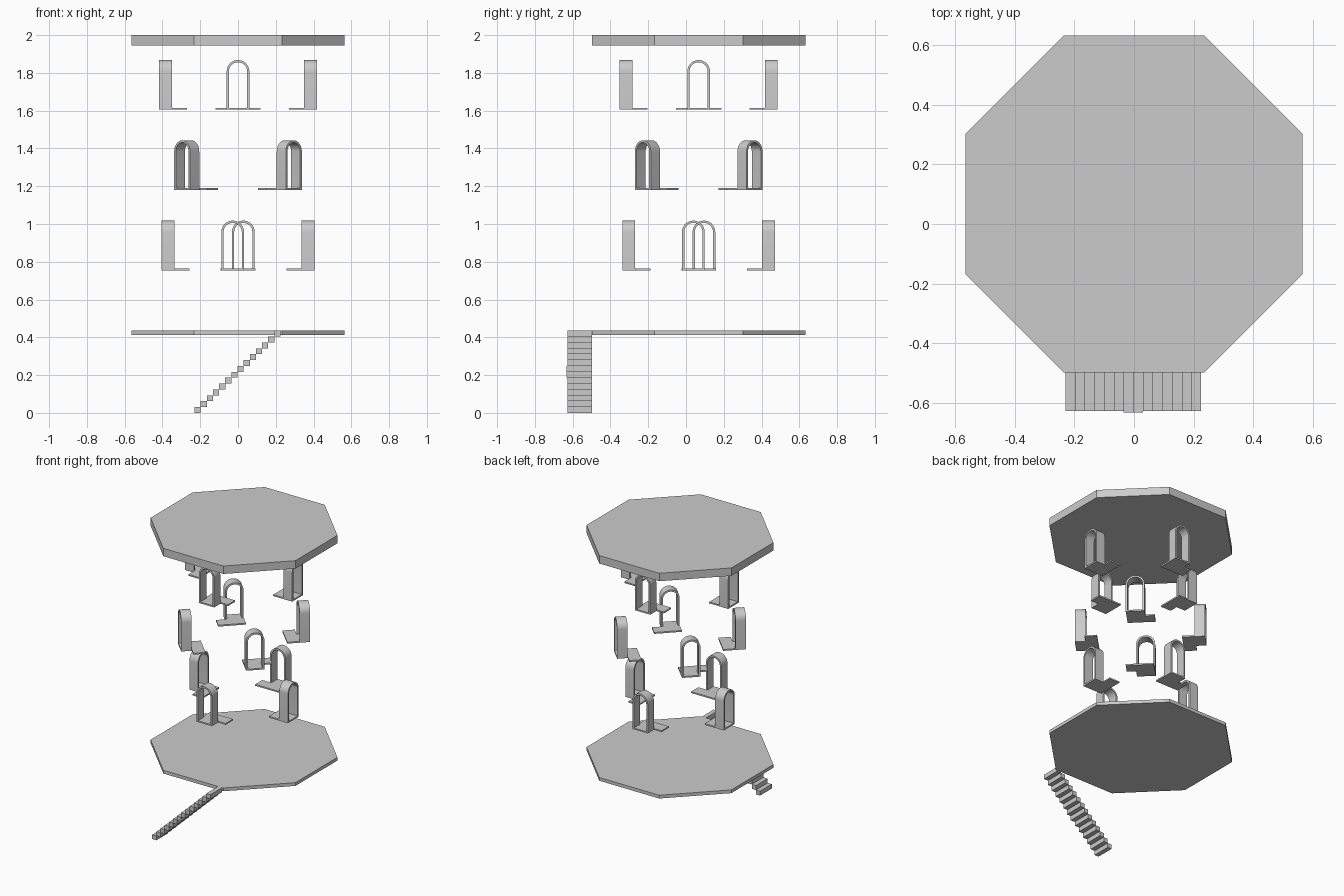
import bpy, bmesh, math
from mathutils import Matrix

if "Cube" in bpy.data.objects:
    bpy.data.objects.remove(bpy.data.objects["Cube"])

CY = 0.067            # centre of the platforms in y
grey = bpy.data.materials.new("plain grey")
grey.diffuse_color = (0.6, 0.6, 0.6, 1)
grey.use_nodes = True
grey.node_tree.nodes["Principled BSDF"].inputs["Base Color"].default_value = grey.diffuse_color


def prism(bm, outline, axis_map, lo, hi):
    """Extrude a closed outline from lo to hi; axis_map places (u, v, w) in space."""
    verts = [bm.verts.new(axis_map(u, v, lo)) for u, v in outline]
    face = bm.faces.new(verts)
    ext = bmesh.ops.extrude_face_region(bm, geom=[face])
    move = axis_map(0, 0, hi - lo)
    bmesh.ops.translate(bm, vec=move, verts=[g for g in ext["geom"] if isinstance(g, bmesh.types.BMVert)])


def finish(bm, name, matrix=Matrix(), smooth=False):
    bmesh.ops.recalc_face_normals(bm, faces=bm.faces)
    me = bpy.data.meshes.new(name)
    bm.to_mesh(me)
    bm.free()
    me.materials.append(grey)
    ob = bpy.data.objects.new(name, me)
    ob.matrix_world = matrix
    bpy.context.collection.objects.link(ob)
    if smooth:
        bpy.ops.object.select_all(action='DESELECT')
        bpy.context.view_layer.objects.active = ob
        ob.select_set(True)
        bpy.ops.object.shade_smooth_by_angle(angle=math.radians(30))
    return ob


def flat(u, v, w):
    return (u, v, w)


def upright(u, v, w):     # outline in tangent/height, extruded radially
    return (w, u, v)


# Octagonal floor and roof
R = 0.565 / math.cos(math.pi / 8)
octagon = [(R * math.cos(math.pi / 8 + i * math.pi / 4),
            CY + R * math.sin(math.pi / 8 + i * math.pi / 4)) for i in range(8)]
for name, lo, hi in (("floor_platform", 0.412, 0.435), ("roof_platform", 1.944, 2.0)):
    bm = bmesh.new()
    prism(bm, octagon, flat, lo, hi)
    finish(bm, name)

# Floating staircase along the front edge
STEPS = 14
for i in range(STEPS):
    x, z = -0.23 + i * 0.0325, i * 0.435 / STEPS
    front = -0.632 if 5 < i < 8 else -0.627
    bm = bmesh.new()
    prism(bm, [(x, front), (x + 0.0325, front), (x + 0.0325, -0.497), (x, -0.497)],
          flat, z, z + 0.435 / STEPS)
    finish(bm, f"stair_step_{i + 1}")


# Arched doorway: x is radial, y is tangential
W, WALL, H, SLAB, DEPTH, TREAD = 0.06, 0.012, 0.263, 0.01, 0.068, 0.08


def arc(radius, n=16):
    return [(radius * math.cos(math.pi * k / n), H - W + radius * math.sin(math.pi * k / n))
            for k in range(n + 1)]


def doorway(label, angle, z, inner, shift):
    place = Matrix.Translation((0, CY, z)) @ Matrix.Rotation(angle, 4, 'Z') @ \
        Matrix.Translation((inner, shift, 0))
    # arch shell
    bm = bmesh.new()
    r = W - WALL
    outline = [(W, SLAB)] + arc(W) + [(-W, SLAB), (-r, SLAB)] + arc(r)[::-1] + [(r, SLAB)]
    prism(bm, outline, upright, 0, DEPTH)
    finish(bm, "door_arch_" + label, place, True)
    # L-shaped landing under the arch and to one side on the inside
    bm = bmesh.new()
    prism(bm, [(-TREAD, -W), (DEPTH, -W), (DEPTH, W), (0, W), (0, 2 * W), (-TREAD, 2 * W)],
          flat, 0, SLAB)
    finish(bm, "door_landing_" + label, place)


# Three tiers of four doorways; the middle tier is turned by 45 degrees
tiers = [("lower", 0.755, 0.0, 0.336, -0.028),
         ("middle", 1.18, math.pi / 4, 0.35, 0.0),
         ("upper", 1.605, 0.0, 0.35, 0.0)]
for tier, z, turn, inner, shift in tiers:
    for k in range(4):
        doorway(f"{tier}_{k + 1}", turn + k * math.pi / 2, z, inner, shift)
